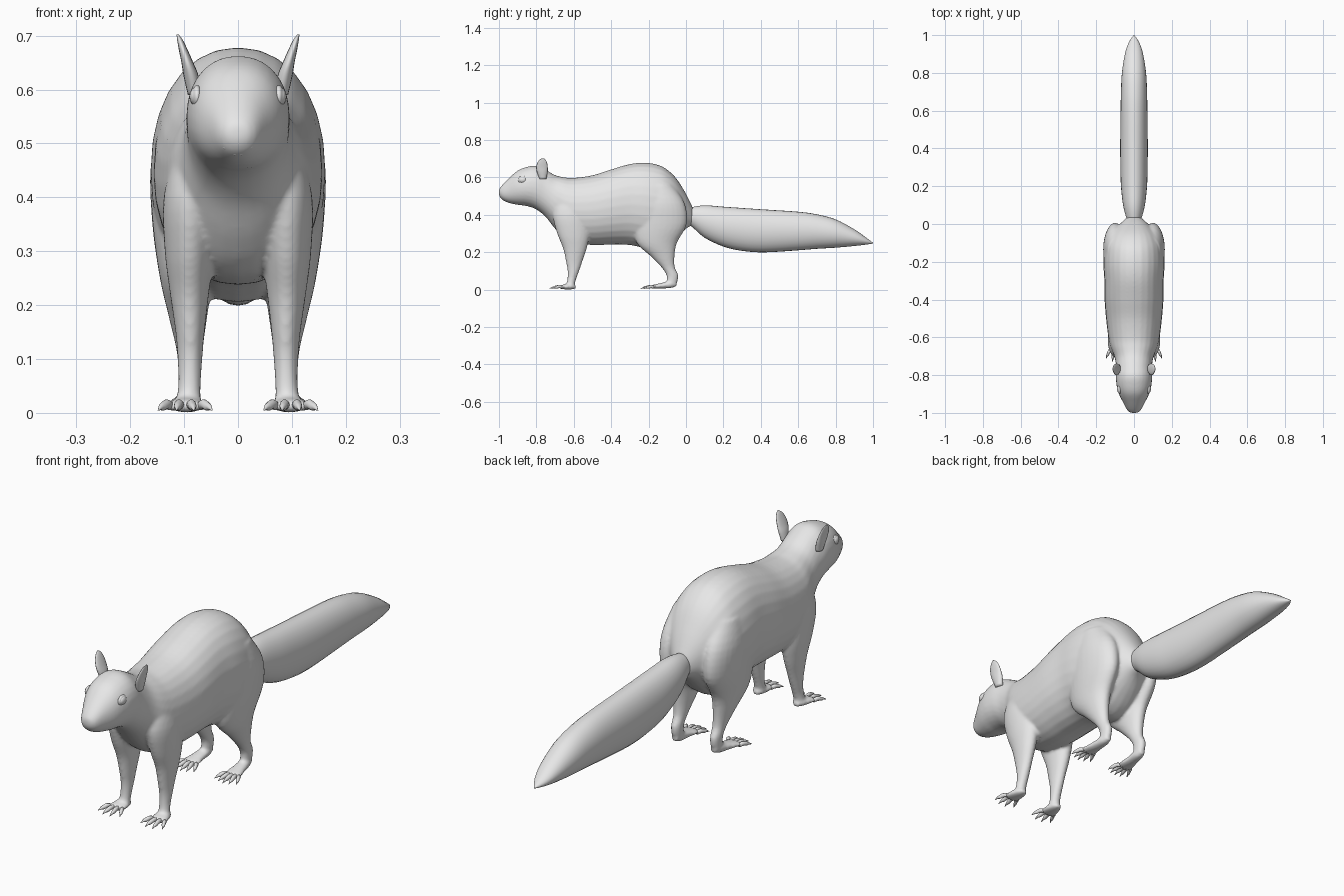
import bpy, bmesh, math
from mathutils import Vector

fur = bpy.data.materials.new("grey fur")
fur.diffuse_color = (0.8, 0.8, 0.8, 1)


def smooth_rows(rows, steps):
    """Catmull-Rom interpolation between section rows."""
    out = []
    for i in range(len(rows) - 1):
        a, b, c, d = (Vector(rows[min(max(k, 0), len(rows) - 1)])
                      for k in (i - 1, i, i + 1, i + 2))
        for s in range(steps):
            t = s / steps
            out.append(0.5 * (2 * b + (c - a) * t + (2 * a - 5 * b + 4 * c - d) * t * t
                              + (3 * b - a - 3 * c + d) * t ** 3))
    return out + [Vector(rows[-1])]


def loft(bm, rows, axis, steps=4, n=28, power=2.0):
    """Skin oval sections; row = (x, y, z, half width, half depth)."""
    rings = []
    for x, y, z, a, b in smooth_rows(rows, steps):
        a, b = max(a, 0.0008), max(b, 0.0008)
        ring = []
        for k in range(n):
            c, s = math.cos(math.tau * k / n), math.sin(math.tau * k / n)
            u = a * math.copysign(abs(c) ** (2 / power), c)
            v = b * math.copysign(abs(s) ** (2 / power), s)
            ring.append(bm.verts.new((x + u, y, z + v) if axis == 'y' else (x + u, y + v, z)))
        rings.append(ring)
    faces = [bm.faces.new(rings[0]), bm.faces.new(rings[-1][::-1])]
    for r, q in zip(rings, rings[1:]):
        for k in range(n):
            faces.append(bm.faces.new((r[k], q[k], q[(k + 1) % n], r[(k + 1) % n])))
    bmesh.ops.recalc_face_normals(bm, faces=faces)


def profile(rows):
    """(y, top, bottom, half width) to section rows on the centre line."""
    return [(0, y, (t + b) / 2, w, (t - b) / 2) for y, t, b, w in rows]


def finish(name, bm):
    me = bpy.data.meshes.new(name)
    bm.to_mesh(me)
    bm.free()
    me.materials.append(fur)
    me.polygons.foreach_set("use_smooth", [True] * len(me.polygons))
    ob = bpy.data.objects.new(name, me)
    bpy.context.collection.objects.link(ob)
    return ob


# Body with head, legs and feet, fused into one skin
bm = bmesh.new()
loft(bm, profile([
    (-1.0, 0.535, 0.505, 0.018), (-0.985, 0.556, 0.482, 0.036), (-0.95, 0.592, 0.464, 0.055),
    (-0.9, 0.636, 0.453, 0.08), (-0.85, 0.656, 0.446, 0.093), (-0.8, 0.662, 0.428, 0.096),
    (-0.75, 0.64, 0.388, 0.095), (-0.7, 0.612, 0.325, 0.105), (-0.65, 0.6, 0.275, 0.125),
    (-0.6, 0.597, 0.25, 0.136), (-0.5, 0.611, 0.238, 0.148), (-0.4, 0.642, 0.24, 0.156),
    (-0.3, 0.671, 0.238, 0.157), (-0.22, 0.678, 0.22, 0.162), (-0.15, 0.667, 0.205, 0.16),
    (-0.1, 0.641, 0.225, 0.15), (-0.05, 0.592, 0.27, 0.123), (0.0, 0.512, 0.325, 0.075),
    (0.035, 0.44, 0.345, 0.036)]), 'y', power=2.15)

for s in (-1, 1):
    # Foreleg
    loft(bm, [(s * x, y, z, a, b) for z, x, y, a, b in (
        (0.5, 0.07, -0.62, 0.045, 0.07), (0.4, 0.086, -0.617, 0.052, 0.095),
        (0.3, 0.09, -0.602, 0.046, 0.087), (0.22, 0.09, -0.594, 0.036, 0.063),
        (0.15, 0.089, -0.598, 0.027, 0.044), (0.1, 0.089, -0.602, 0.023, 0.031),
        (0.05, 0.09, -0.612, 0.021, 0.023), (0.012, 0.093, -0.622, 0.024, 0.024))], 'z')
    # Forefoot
    loft(bm, [(s * x, y, z, a, b) for y, x, z, a, b in (
        (-0.59, 0.092, 0.014, 0.012, 0.009), (-0.61, 0.093, 0.016, 0.025, 0.015),
        (-0.645, 0.096, 0.015, 0.034, 0.014), (-0.675, 0.099, 0.012, 0.034, 0.009))], 'y')
    # Thigh and hind leg
    loft(bm, [(s * x, y, z, a, b) for z, x, y, a, b in (
        (0.56, 0.085, -0.15, 0.055, 0.08), (0.46, 0.098, -0.135, 0.064, 0.128),
        (0.35, 0.1, -0.138, 0.059, 0.142), (0.25, 0.096, -0.156, 0.049, 0.108),
        (0.18, 0.093, -0.126, 0.036, 0.065), (0.12, 0.09, -0.096, 0.025, 0.036),
        (0.08, 0.09, -0.074, 0.021, 0.032), (0.045, 0.09, -0.074, 0.02, 0.029),
        (0.02, 0.091, -0.08, 0.018, 0.024))], 'z')
    # Hind foot
    loft(bm, [(s * x, y, z, a, b) for y, x, z, a, b in (
        (-0.05, 0.09, 0.03, 0.012, 0.012), (-0.08, 0.091, 0.028, 0.022, 0.02),
        (-0.12, 0.094, 0.022, 0.026, 0.016), (-0.16, 0.097, 0.017, 0.034, 0.012),
        (-0.185, 0.099, 0.014, 0.034, 0.009))], 'y')
body = finish("body", bm)
fuse = body.modifiers.new("fuse", 'REMESH')
fuse.mode = 'VOXEL'
fuse.voxel_size = 0.0065
fuse.use_smooth_shade = True
relax = body.modifiers.new("relax", 'SMOOTH')
relax.factor, relax.iterations = 0.5, 6

# Tail
bm = bmesh.new()
loft(bm, profile([
    (0.0, 0.425, 0.35, 0.03), (0.03, 0.44, 0.337, 0.04), (0.1, 0.45, 0.277, 0.058),
    (0.2, 0.443, 0.23, 0.069), (0.3, 0.436, 0.207, 0.072), (0.42, 0.428, 0.199, 0.073),
    (0.6, 0.416, 0.21, 0.071), (0.7, 0.402, 0.218, 0.069), (0.8, 0.375, 0.224, 0.064),
    (0.9, 0.322, 0.233, 0.048), (0.96, 0.28, 0.24, 0.028), (1.0, 0.25, 0.246, 0.002)]), 'y')
finish("tail", bm)

for s, side in ((-1, "left"), (1, "right")):
    # Toes with tapering claws, fanned out
    for foot, y0, count in (("fore", -0.662, 4), ("hind", -0.172, 5)):
        bm = bmesh.new()
        for i in range(count):
            f = 2 * i / (count - 1) - 1
            x0, length = s * (0.098 + 0.028 * f), 0.07 - 0.02 * f * f
            dx = s * 0.022 * f
            loft(bm, [(x0 + dx * t, y0 - length * t, z, r, r * 1.05) for t, z, r in (
                (0, 0.013, 0.008), (0.3, 0.016, 0.0085), (0.6, 0.012, 0.0075),
                (0.75, 0.011, 0.005), (1, 0.005, 0.001))], 'y', steps=3, n=10)
        finish(f"{side}_{foot}_toes", bm)

    # Ear
    bm = bmesh.new()
    loft(bm, [(s * x, y, z, a, b) for z, x, y, a, b in (
        (0.59, 0.08, -0.765, 0.013, 0.018), (0.625, 0.087, -0.768, 0.014, 0.028),
        (0.65, 0.094, -0.77, 0.011, 0.031), (0.675, 0.102, -0.769, 0.008, 0.027),
        (0.693, 0.108, -0.767, 0.005, 0.017), (0.702, 0.112, -0.766, 0.002, 0.004))],
        'z', n=16)
    finish(f"{side}_ear", bm)

    # Eye with a thin lid rim behind it
    for part, x, r in (("eye", 0.078, (0.012, 0.021, 0.017)),
                       ("eyelid", 0.076, (0.010, 0.026, 0.021))):
        bm = bmesh.new()
        bmesh.ops.create_uvsphere(bm, u_segments=20, v_segments=12, radius=1)
        for v in bm.verts:
            v.co = (s * x + v.co.x * r[0], -0.873 + v.co.y * r[1], 0.587 + v.co.z * r[2])
        finish(f"{side}_{part}", bm)

# Nose pad, muzzle lips and front teeth
for name, places, r in (
        ("nose", [(0, -0.988, 0.522)], (0.02, 0.012, 0.013)),
        ("lips", [(-0.014, -0.973, 0.497), (0.014, -0.973, 0.497)], (0.019, 0.016, 0.013)),
        ("teeth", [(-0.006, -0.978, 0.485), (0.006, -0.978, 0.485)], (0.005, 0.004, 0.007))):
    bm = bmesh.new()
    for p in places:
        new = bmesh.ops.create_uvsphere(bm, u_segments=16, v_segments=10, radius=1)["verts"]
        for v in new:
            v.co = [p[i] + v.co[i] * r[i] for i in range(3)]
    finish(name, bm)
